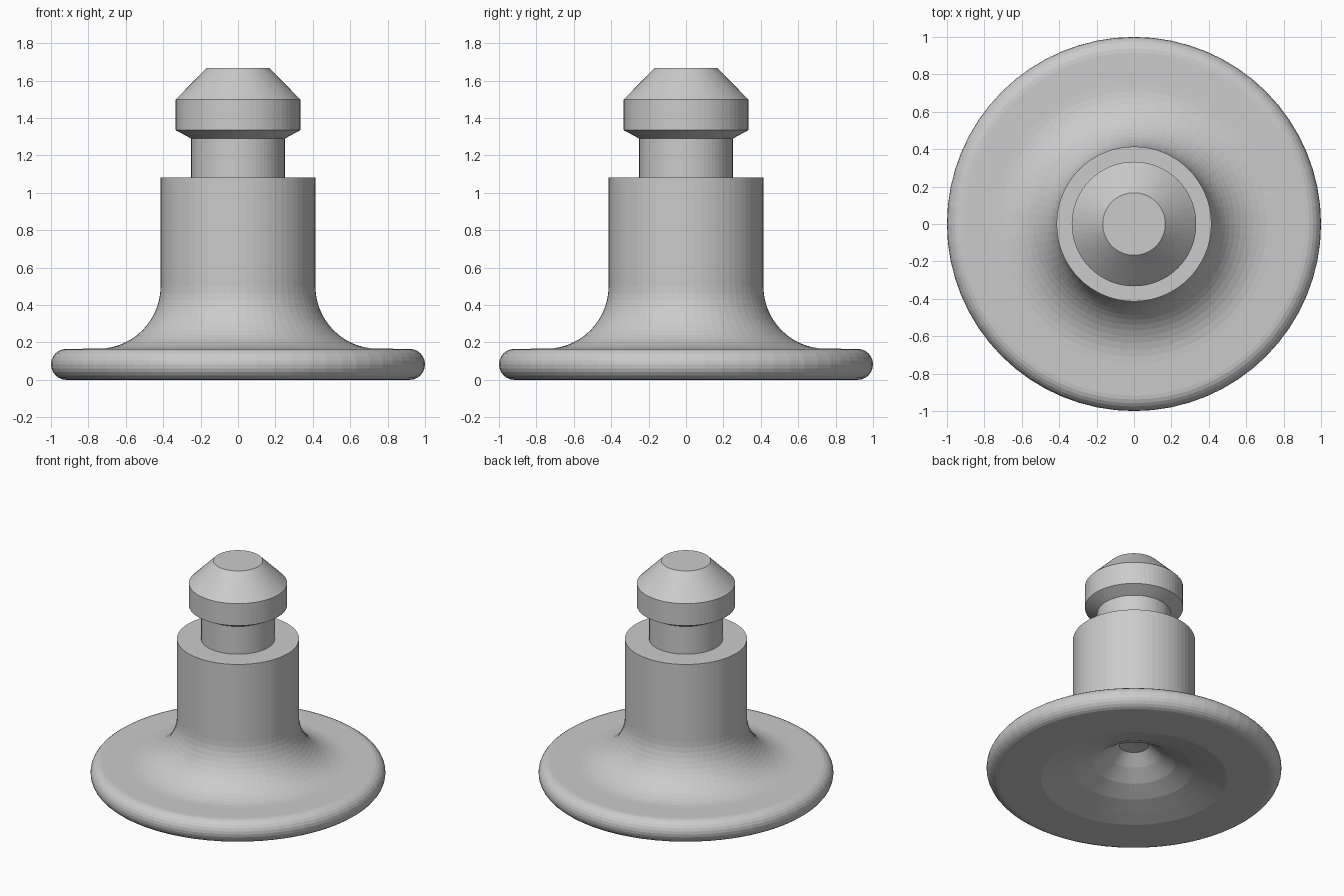
import bpy, bmesh, math

cube = bpy.data.objects.get("Cube")
if cube:
    bpy.data.objects.remove(cube, do_unlink=True)

SEGMENTS = 64

grey = bpy.data.materials.new("plain_grey")
grey.use_nodes = True
grey.diffuse_color = (0.6, 0.6, 0.6, 1)
grey.node_tree.nodes["Principled BSDF"].inputs["Base Color"].default_value = grey.diffuse_color


def arc(cx, cz, radius, start, end, steps):
    """Profile points along a circular arc, angles in degrees."""
    angles = [math.radians(start + (end - start) * i / steps) for i in range(steps + 1)]
    return [(cx + radius * math.cos(a), cz + radius * math.sin(a)) for a in angles]


def lathe(name, profile):
    """Spin a closed radius/height profile around the z axis."""
    bm = bmesh.new()
    verts = [bm.verts.new((r, 0, z)) for r, z in profile]
    edges = [bm.edges.new(pair) for pair in zip(verts, verts[1:])]
    bmesh.ops.spin(bm, geom=verts + edges, cent=(0, 0, 0), axis=(0, 0, 1),
                   angle=math.tau, steps=SEGMENTS, use_duplicate=False)
    bmesh.ops.remove_doubles(bm, verts=bm.verts[:], dist=0.0005)
    bmesh.ops.recalc_face_normals(bm, faces=bm.faces[:])
    mesh = bpy.data.meshes.new(name)
    bm.to_mesh(mesh)
    bm.free()
    mesh.materials.append(grey)
    obj = bpy.data.objects.new(name, mesh)
    bpy.context.collection.objects.link(obj)
    return obj


# Flared recess in the underside
profile = [(0, 0.27), (0.1, 0.26), (0.18, 0.19), (0.28, 0.12),
           (0.4, 0.065), (0.52, 0.03), (0.63, 0)]
# Rounded flange rim
profile += arc(0.917, 0.083, 0.083, -90, 90, 12)
# Fillet from flange up to the post
profile += arc(0.747, 0.5, 0.333, 270, 180, 14)
# Post shoulder, neck and chamfered head
profile += [(0.414, 1.083), (0.25, 1.083), (0.25, 1.29), (0.333, 1.335),
            (0.333, 1.5), (0.167, 1.667), (0, 1.667)]
lathe("flanged_stud", profile)
